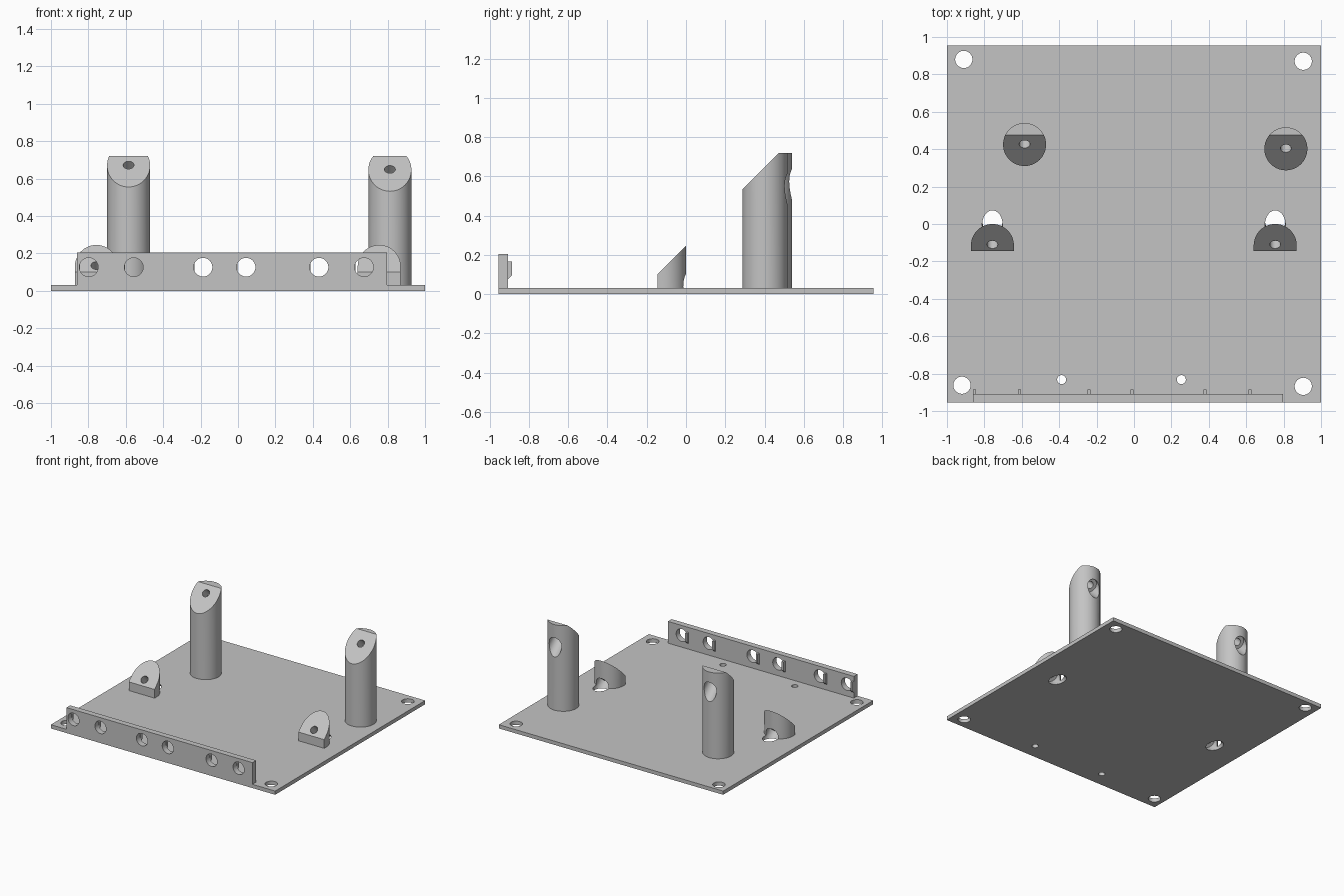
import bpy, bmesh, math
from mathutils import Vector, Matrix

cube = bpy.data.objects.get("Cube")
if cube:
    bpy.data.objects.remove(cube, do_unlink=True)

GREY = (0.55, 0.55, 0.55, 1)
mat = bpy.data.materials.new("plain grey")
mat.use_nodes = True
mat.diffuse_color = GREY
mat.node_tree.nodes["Principled BSDF"].inputs["Base Color"].default_value = GREY

PLATE = 0.03              # base thickness
HALF_Y = 0.955
SLOPE = 0.245             # every sloped face lies on z = y + SLOPE
R = 0.115                 # post and lug radius
AXIS = Vector((0, 1, -1)).normalized()


def make(name, bm):
    bmesh.ops.recalc_face_normals(bm, faces=bm.faces)
    mesh = bpy.data.meshes.new(name)
    bm.to_mesh(mesh)
    bm.free()
    mesh.materials.append(mat)
    ob = bpy.data.objects.new(name, mesh)
    bpy.context.collection.objects.link(ob)
    return ob


def prism(name, points, move, sloped=False):
    """Extrude an outline along the vector move, optionally trimmed by the slope plane."""
    bm = bmesh.new()
    face = bm.faces.new([bm.verts.new(p) for p in points])
    out = bmesh.ops.extrude_face_region(bm, geom=[face])
    verts = [v for v in out["geom"] if isinstance(v, bmesh.types.BMVert)]
    bmesh.ops.translate(bm, verts=verts, vec=move)
    if sloped:
        cut = bmesh.ops.bisect_plane(
            bm, geom=bm.verts[:] + bm.edges[:] + bm.faces[:], dist=1e-5,
            plane_co=(0, 0, SLOPE), plane_no=-AXIS, clear_outer=True)
        edges = [e for e in cut["geom_cut"] if isinstance(e, bmesh.types.BMEdge)]
        bmesh.ops.holes_fill(bm, edges=edges, sides=0)
    return make(name, bm)


def box(name, lo, hi):
    pts = [(lo[0], lo[1], lo[2]), (hi[0], lo[1], lo[2]),
           (hi[0], hi[1], lo[2]), (lo[0], hi[1], lo[2])]
    return prism(name, pts, (0, 0, hi[2] - lo[2]))


def arc(cx, cy, start, end, steps):
    return [(cx + R * math.cos(a), cy + R * math.sin(a), PLATE)
            for a in (start + (end - start) * i / steps for i in range(steps + 1))]


def drill(ob, start, direction, length, radius):
    """Bore a round hole into ob."""
    d = Vector(direction).normalized()
    bm = bmesh.new()
    turn = Vector((0, 0, 1)).rotation_difference(d).to_matrix().to_4x4()
    where = Matrix.Translation(Vector(start) + d * length / 2) @ turn
    bmesh.ops.create_cone(bm, cap_ends=True, segments=48, radius1=radius,
                          radius2=radius, depth=length, matrix=where)
    cutter = make("drill_cutter", bm)
    cutter.hide_render = True
    mod = ob.modifiers.new("hole", "BOOLEAN")
    mod.operation, mod.solver, mod.object = "DIFFERENCE", "EXACT", cutter
    dg = bpy.context.evaluated_depsgraph_get()
    mesh = bpy.data.meshes.new_from_object(ob.evaluated_get(dg))
    ob.modifiers.clear()
    ob.data = mesh
    bpy.data.objects.remove(cutter, do_unlink=True)


def counterbore(ob, x, y, shank=True):
    """Screw hole square to the slope, widened towards the back."""
    top = Vector((x, y, y + SLOPE))
    drill(ob, top + AXIS * 0.08, AXIS, 0.25, 0.055)
    if shank:
        drill(ob, top - AXIS * 0.05, AXIS, 0.2, 0.029)


# Base plate with corner and small mounting holes
plate = box("base_plate", (-1, -HALF_Y, 0), (1, HALF_Y, PLATE))
holes = [(-0.91, 0.88, 0.046), (0.905, 0.87, 0.046), (-0.92, -0.862, 0.046),
         (0.905, -0.868, 0.046), (-0.387, -0.832, 0.024), (0.253, -0.832, 0.024)]
for x, y, r in holes:
    drill(plate, (x, y, -0.1), (0, 0, 1), 0.3, r)
parts = [plate]

# Tall slanted posts
for name, x, y in (("right_post", -0.585, 0.425), ("left_post", 0.812, 0.402)):
    post = prism(name, arc(x, y, 0, math.tau * 63 / 64, 63), (0, 0, 0.72 - PLATE), True)
    counterbore(post, x, y + 0.002)
    parts.append(post)

# Low slanted lugs, rounded at the back and flat at the front
for name, x in (("right_lug", -0.757), ("left_lug", 0.755)):
    outline = arc(x, -R, 0, math.pi, 32)
    outline += [(x - R, -0.145, PLATE), (x + R, -0.145, PLATE)]
    lug = prism(name, outline, (0, 0, 0.3), True)
    counterbore(lug, x, -0.11)
    counterbore(plate, x, -0.11, shank=False)
    parts.append(lug)

# Front rail with round windows and a small rib beside each one
rail = box("front_rail", (-0.86, -HALF_Y, PLATE), (0.797, -0.908, 0.205))
parts.append(rail)
for i, x in enumerate((-0.798, -0.557, -0.187, 0.043, 0.433, 0.674)):
    drill(rail, (x, -1.1, 0.126), (0, 1, 0), 0.3, 0.05)
    profile = [(-0.908, 0.165), (-0.886, 0.165), (-0.886, 0.095), (-0.908, 0.075)]
    rib_x = x - 0.062
    parts.append(prism(f"rail_rib_{i + 1}", [(rib_x, y, z) for y, z in profile],
                       (0.016, 0, 0)))

# Smooth the round walls and keep the corners crisp
bpy.ops.object.select_all(action="DESELECT")
for ob in parts:
    ob.select_set(True)
bpy.context.view_layer.objects.active = plate
bpy.ops.object.shade_smooth_by_angle(angle=math.radians(30))
